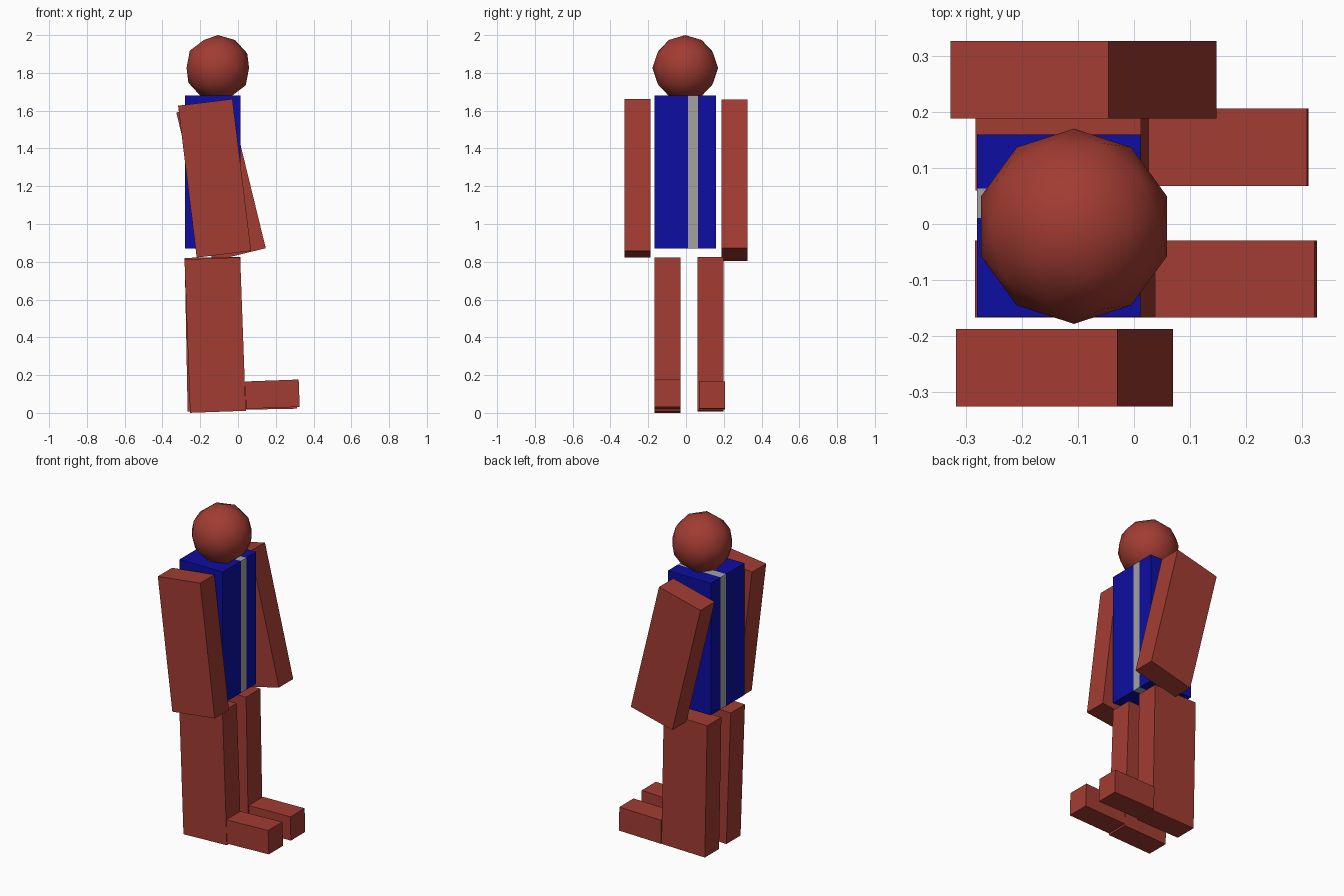
import bpy, bmesh, math
from mathutils import Vector

if "Cube" in bpy.data.objects:
    bpy.data.objects.remove(bpy.data.objects["Cube"])


def material(name, rgb):
    mat = bpy.data.materials.new(name)
    mat.diffuse_color = (*rgb, 1)
    mat.use_nodes = True
    mat.node_tree.nodes["Principled BSDF"].inputs["Base Color"].default_value = mat.diffuse_color
    return mat


RED = material("red", (0.36, 0.045, 0.032))
BLUE = material("blue", (0.004, 0.004, 0.36))
GREY = material("grey", (0.36, 0.36, 0.36))


def box(name, centre, size, tilt, *mats, cuts=()):
    """Box tilted in the xz plane, with optional loop cuts across local y."""
    bm = bmesh.new()
    bmesh.ops.create_cube(bm, size=1)
    bmesh.ops.scale(bm, vec=size, verts=bm.verts)
    for y in cuts:
        bmesh.ops.bisect_plane(bm, geom=bm.verts[:] + bm.edges[:] + bm.faces[:],
                               plane_co=(0, y, 0), plane_no=(0, 1, 0))
    if cuts:
        for f in bm.faces:
            if cuts[0] < f.calc_center_median().y < cuts[1]:
                f.material_index = 1
    mesh = bpy.data.meshes.new(name)
    bm.to_mesh(mesh)
    bm.free()
    for m in mats:
        mesh.materials.append(m)
    obj = bpy.data.objects.new(name, mesh)
    bpy.context.collection.objects.link(obj)
    obj.location = Vector(centre)
    obj.rotation_euler.y = -math.radians(tilt)
    return obj


# torso with a grey stripe running all the way round
box("torso", (-0.134, -0.003, 1.275), (0.292, 0.325, 0.81), 0, BLUE, GREY,
    cuts=(0.014, 0.066))

# arms, swung forward by different amounts
ARM = (0.29, 0.138, 0.81)
box("right_arm", (-0.124, -0.256, 1.242), ARM, 7, RED)
box("left_arm", (-0.09, 0.257, 1.231), ARM, 13.7, RED)

# legs
LEG = (0.295, 0.138, 0.813)
box("right_leg", (-0.121, -0.098, 0.412), LEG, 2.1, RED)
box("left_leg", (-0.127, 0.129, 0.417), LEG, 1.1, RED)

# feet
FOOT = (0.284, 0.138, 0.145)
box("right_foot", (0.182, -0.098, 0.099), FOOT, 2.1, RED)
box("left_foot", (0.168, 0.137, 0.092), FOOT, 1.1, RED)

# head
bpy.ops.mesh.primitive_ico_sphere_add(subdivisions=2, radius=0.174,
                                      location=(-0.107, -0.004, 1.826))
head = bpy.context.object
head.name = "head"
head.data.materials.append(RED)
bpy.ops.object.shade_smooth()
